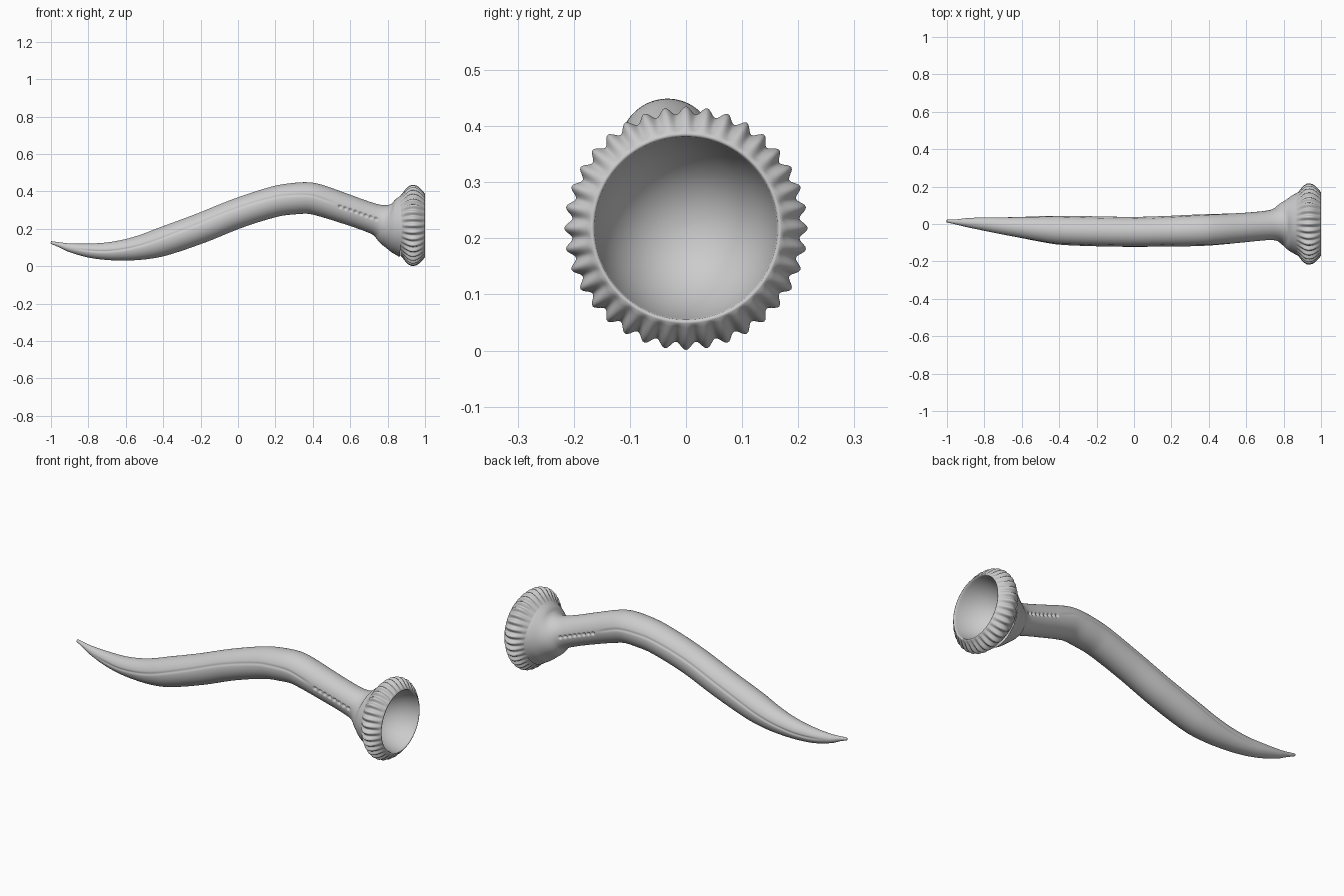
import bpy, bmesh, math
from mathutils import Vector

if "Cube" in bpy.data.objects:
    bpy.data.objects.remove(bpy.data.objects["Cube"])

# Horn stations: x, y, z, radius
STATIONS = [
    (-1.0, .016, .127, .007), (-.95, .011, .113, .014), (-.9, .008, .099, .023),
    (-.8, .0, .084, .037), (-.7, -.010, .080, .047), (-.6, -.018, .087, .057),
    (-.5, -.026, .104, .068), (-.4, -.033, .132, .077), (-.2, -.039, .203, .080),
    (0, -.042, .283, .080), (.2, -.038, .346, .082), (.3, -.035, .361, .084),
    (.38, -.032, .364, .084), (.44, -.029, .351, .083), (.55, -.022, .315, .080),
    (.7, -.009, .263, .079), (.76, -.003, .243, .088), (.8, 0, .229, .118),
    (.84, 0, .222, .149), (.88, 0, .218, .171),
]
AXIS_Z = .218


def station(x):
    """Hermite interpolation through the stations at a given x."""
    n = len(STATIONS)
    i = 0
    while i < n - 2 and x > STATIONS[i + 1][0]:
        i += 1
    a, b = STATIONS[i], STATIONS[i + 1]
    p, q = STATIONS[max(i - 1, 0)], STATIONS[min(i + 2, n - 1)]
    h = b[0] - a[0]
    t = (x - a[0]) / h
    out = []
    for k in (1, 2, 3):
        m0 = (b[k] - p[k]) / (b[0] - p[0]) * h
        m1 = (q[k] - a[k]) / (q[0] - a[0]) * h
        out.append((2*t**3 - 3*t*t + 1) * a[k] + (t**3 - 2*t*t + t) * m0
                   + (3*t*t - 2*t**3) * b[k] + (t**3 - t*t) * m1)
    return Vector((x, out[0], out[1])), out[2]


def build(name, rings, cap_start=False, cap_end=False):
    """Skin a list of equal-sized point rings."""
    bm = bmesh.new()
    loops = [[bm.verts.new(p) for p in ring] for ring in rings]
    n = len(loops[0])
    for a, b in zip(loops, loops[1:]):
        for j in range(n):
            k = (j + 1) % n
            bm.faces.new((a[j], a[k], b[k], b[j]))
    if cap_start:
        bm.faces.new(loops[0][::-1])
    if cap_end:
        bm.faces.new(loops[-1])
    for f in bm.faces:
        f.smooth = True
    mesh = bpy.data.meshes.new(name)
    bm.to_mesh(mesh)
    bm.free()
    ob = bpy.data.objects.new(name, mesh)
    bpy.context.collection.objects.link(ob)
    return ob


# Curved horn with a side seam and a row of dimples on each side
HOLES = [.54 + i * .19 / 7 for i in range(8)]
ROWS, SIDES = 400, 128
rings = []
for i in range(ROWS + 1):
    x = -1 + 1.88 * i / ROWS
    c, r = station(x)
    lo, hi = station(max(x - .01, -1))[0], station(min(x + .01, .88))[0]
    tan = (hi - lo).normalized()
    side = Vector((0, 0, 1)).cross(tan).normalized()
    up = tan.cross(side)
    fade = max(0, min(1, (x + .88) / .1, (.52 - x) / .06))
    seam = .36 * max(0, math.sin(math.pi * (x + .7) / 1.3)) if -.7 < x < .6 else 0
    ring = []
    for j in range(SIDES):
        a = 2 * math.pi * j / SIDES
        lift = math.asin(math.sin(a))
        rr = r - .003 * fade * math.exp(-((lift - seam) * r / .006) ** 2)
        if .5 < x < .77:
            d = min(math.hypot(x - hx, lift * r) for hx in HOLES)
            rr -= .010 * math.exp(-(d / .0085) ** 4)
        ring.append(c + side * rr * math.cos(a) + up * rr * math.sin(a))
    rings.append(ring)
build("horn_body", rings, cap_start=True)

# Flared mouth: ribbed rim and hollow bowl (x, radius, rib height)
PROFILE = [
    (.868, .160, 0), (.884, .176, .002), (.895, .188, .005), (.91, .201, .007),
    (.925, .209, .007), (.94, .210, .007), (.955, .206, .007), (.97, .197, .006),
    (.983, .186, .004), (.993, .176, .002), (.999, .170, 0), (1.0, .166, 0),
    (.996, .163, 0), (.985, .161, 0), (.96, .155, 0), (.93, .145, 0),
    (.90, .130, 0), (.87, .108, 0), (.845, .080, 0), (.83, .050, 0),
    (.823, .025, 0), (.821, .004, 0),
]
RIBS, STEPS = 36, 360
rings = []
for x, r, rib in PROFILE:
    ring = []
    for j in range(STEPS):
        a = 2 * math.pi * j / STEPS
        rr = r + rib * math.cos(RIBS * a)
        ring.append((x, rr * math.cos(a), AXIS_Z + rr * math.sin(a)))
    rings.append(ring)
build("ribbed_mouth", rings, cap_end=True)
